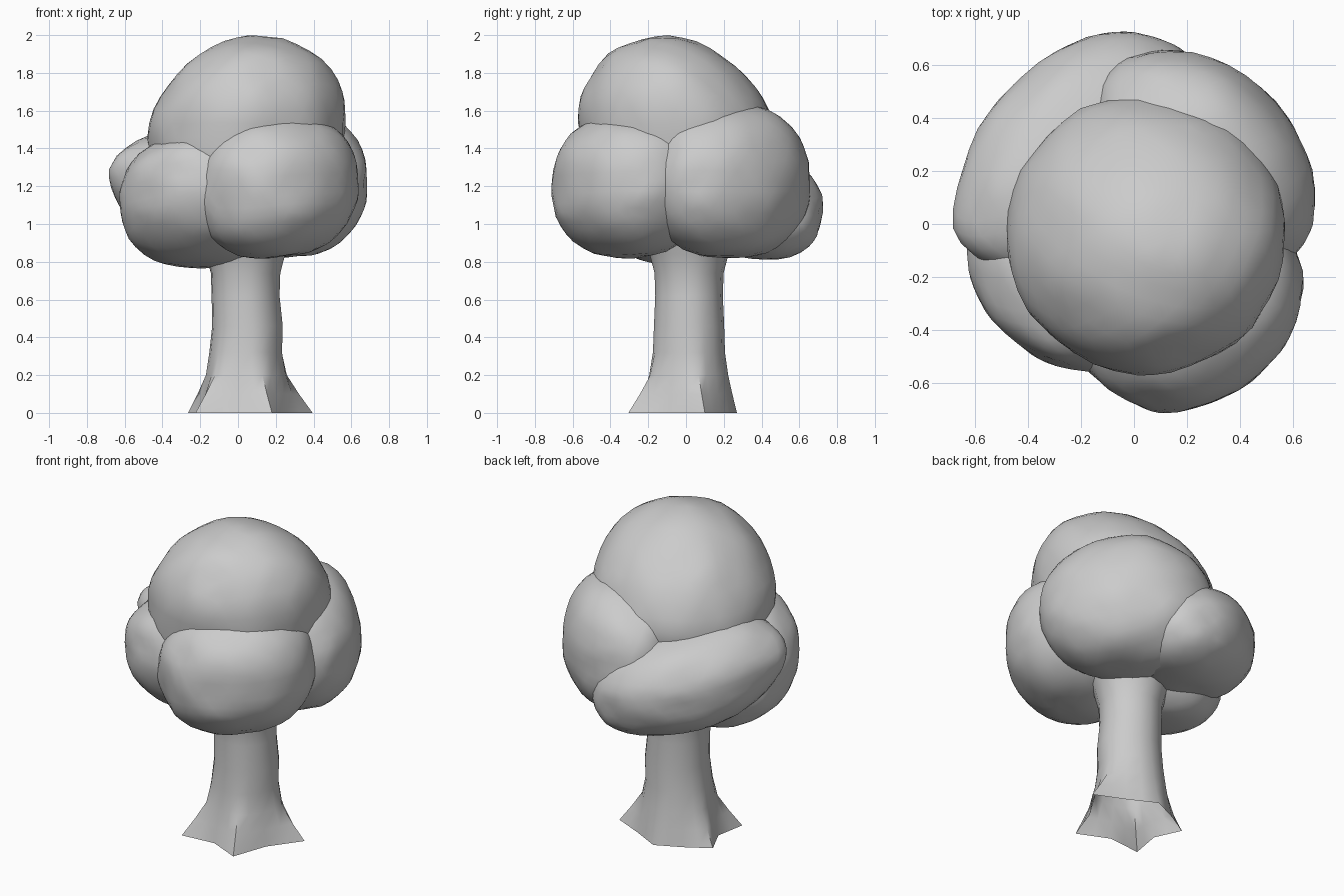
import bpy, bmesh, math
from mathutils import Vector, Matrix, noise

if "Cube" in bpy.data.objects:
    bpy.data.objects.remove(bpy.data.objects["Cube"])


def finish(name, bm, angle):
    me = bpy.data.meshes.new(name)
    bm.normal_update()
    bm.to_mesh(me)
    bm.free()
    ob = bpy.data.objects.new(name, me)
    bpy.context.collection.objects.link(ob)
    bpy.ops.object.select_all(action='DESELECT')
    ob.select_set(True)
    bpy.context.view_layer.objects.active = ob
    bpy.ops.object.shade_smooth_by_angle(angle=math.radians(angle))
    return ob


def blob(name, centre, radii, turn=0, power=2.3, shear=(0, 0), tilt=(0, 0), bumps=()):
    """Lumpy foliage clump, long axis turned about z; bumps are (direction, amount)."""
    bm = bmesh.new()
    bmesh.ops.create_icosphere(bm, subdivisions=4, radius=1)
    c = Vector(centre)
    rot = Matrix.Rotation(math.radians(turn), 3, 'Z')
    for v in bm.verts:
        d = v.co.normalized()
        world = rot @ d
        k = (math.hypot(d.x, d.y) ** power + abs(d.z) ** power) ** (-1 / power)
        k += 0.03 * noise.noise(world * 2.2 + c * 7) + 0.015 * noise.noise(world * 5 + c * 3)
        for direction, amount in bumps:
            k += amount * math.exp(-12 * (world - Vector(direction).normalized()).length_squared)
        p = rot @ Vector([d[i] * k * radii[i] for i in range(3)])
        up = max(p.z, 0)
        rise = tilt[0] * p.x + tilt[1] * p.y
        v.co = c + p + Vector((shear[0] * up, shear[1] * up, rise))
    return finish(name, bm, 60)


# Foliage: one crown on four lower clumps that wrap round the trunk
blob("crown_top", (0.04, -0.035, 1.46), (0.525, 0.525, 0.53), 0, 2.0, (0.12, -0.17),
     bumps=[((0.8, 0, 0.65), 0.04), ((0.3, -0.75, 0.6), -0.03), ((0.1, -0.25, 1), 0.02)])
blob("foliage_front_right", (0.205, -0.305, 1.2), (0.455, 0.375, 0.38), 35,
     tilt=(0.06, 0), bumps=[((-0.6, -0.7, -0.2), -0.05)])
blob("foliage_back_right", (0.25, 0.225, 1.225), (0.49, 0.37, 0.405), -45,
     bumps=[((0.2, 0.5, 0.8), 0.04)])
blob("foliage_back_left", (-0.185, 0.255, 1.145), (0.545, 0.385, 0.31), 45,
     tilt=(-0.13, -0.13), bumps=[((-1, -0.45, 0.15), 0.1)])
blob("foliage_front_left", (-0.205, -0.14, 1.12), (0.435, 0.395, 0.335), -42, 2.4,
     tilt=(0, -0.22))

# Trunk: rings that flare into five roots, open underneath
roots = [(0.395, 0.10), (0.04, 0.27), (-0.265, 0.11), (-0.225, -0.24), (0.18, -0.305)]
axis = Vector((0.04, 0.015))
base = []
for i, r in enumerate(roots):
    a, b = Vector(r), Vector(roots[(i + 1) % 5])
    valley = ((a + b) / 2 - axis).normalized() * 0.24 + axis
    for p, q in ((a, valley), (valley, b)):
        base += [p, p.lerp(q, 0.5)]

# height, radius, root spread, sideways shift
rings = [(0, 0.2, 1, 0), (0.1, 0.2, 0.55, 0), (0.2, 0.2, 0.15, 0),
         (0.32, 0.188, 0.05, 0), (0.46, 0.187, 0, 0.01), (0.62, 0.18, 0, 0.0),
         (0.74, 0.184, 0, 0), (0.84, 0.21, 0, 0), (1.0, 0.27, 0, 0)]
bm = bmesh.new()
loops = []
for z, rad, spread, shift in rings:
    loop = []
    for p in base:
        ring = axis + (p - axis).normalized() * rad
        q = ring.lerp(p, spread)
        loop.append(bm.verts.new((q.x + shift, q.y, z)))
    loops.append(loop)
n = len(base)
for lo, hi in zip(loops, loops[1:]):
    for i in range(n):
        j = (i + 1) % n
        bm.faces.new((lo[i], lo[j], hi[j], hi[i]))
finish("trunk", bm, 50)
